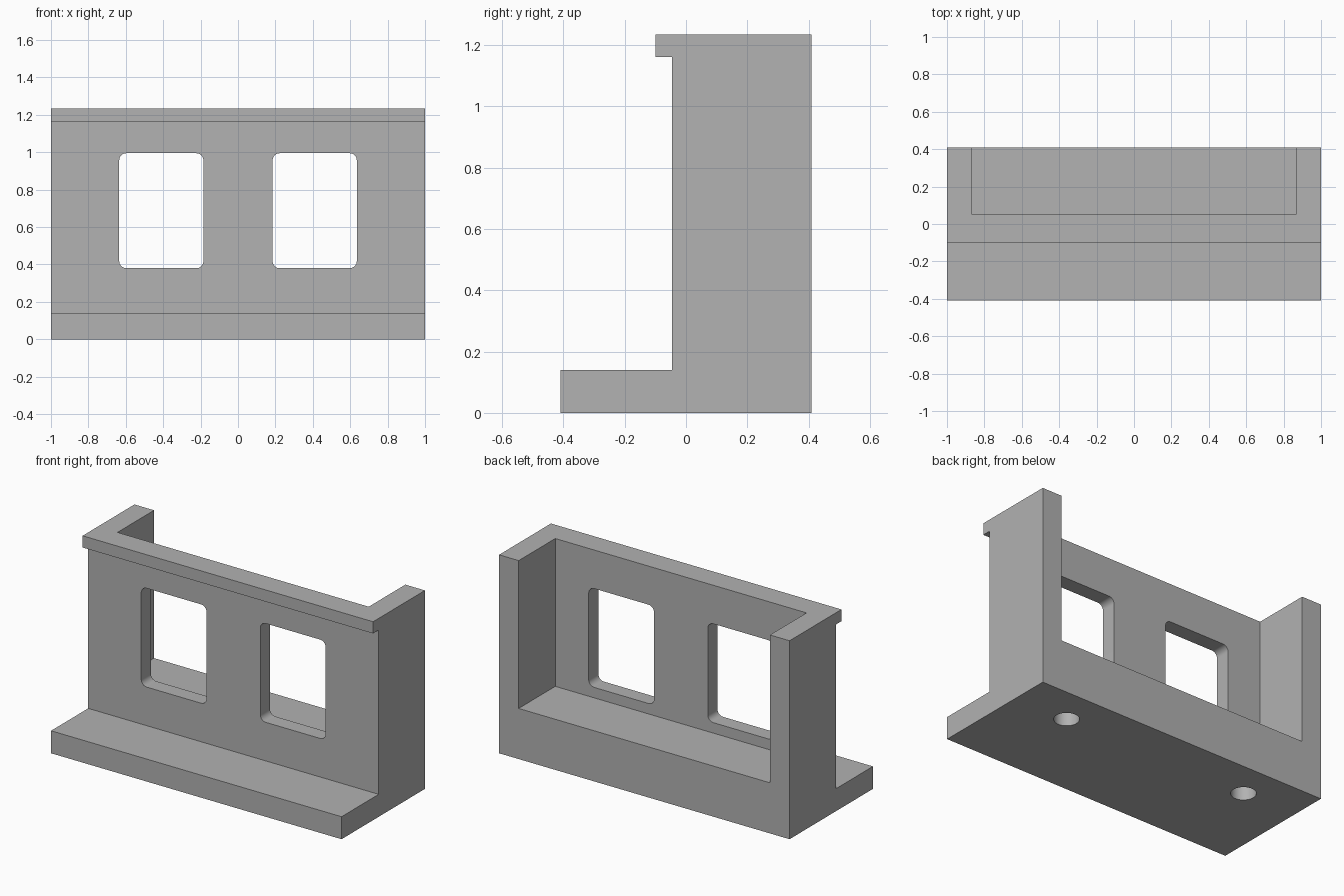
import bpy, bmesh, math
from mathutils import Matrix, Vector

cube = bpy.data.objects.get("Cube")
if cube:
    bpy.data.objects.remove(cube, do_unlink=True)

grey = bpy.data.materials.new("plain grey")
grey.use_nodes = True
GREY = (0.445, 0.445, 0.445, 1)
grey.diffuse_color = GREY
grey.node_tree.nodes["Principled BSDF"].inputs["Base Color"].default_value = GREY


def prism(name, points, offset):
    """Extrude a closed outline of 3D points along an offset vector."""
    bm = bmesh.new()
    face = bm.faces.new([bm.verts.new(p) for p in points])
    top = bmesh.ops.extrude_face_region(bm, geom=[face])["geom"]
    verts = [v for v in top if isinstance(v, bmesh.types.BMVert)]
    bmesh.ops.translate(bm, verts=verts, vec=Vector(offset))
    bmesh.ops.recalc_face_normals(bm, faces=bm.faces)
    mesh = bpy.data.meshes.new(name)
    bm.to_mesh(mesh)
    bm.free()
    obj = bpy.data.objects.new(name, mesh)
    bpy.context.collection.objects.link(obj)
    mesh.materials.append(grey)
    return obj


def rounded_rect(x0, x1, z0, z1, radius, y, steps=8):
    """Outline of a rounded rectangle standing in the xz plane."""
    corners = [(x1, z1, -1, -1), (x0, z1, 1, -1), (x0, z0, 1, 1), (x1, z0, -1, 1)]
    points = []
    for quarter, (cx, cz, sx, sz) in enumerate(corners):
        for i in range(steps + 1):
            a = (quarter + i / steps) * math.pi / 2
            points.append((cx + radius * (sx + math.cos(a)), y,
                           cz + radius * (sz + math.sin(a))))
    return points


def cut(target, cutter):
    """Subtract a cutter and discard it."""
    cutter.hide_render = True
    mod = target.modifiers.new("cut", 'BOOLEAN')
    mod.operation = 'DIFFERENCE'
    mod.solver = 'EXACT'
    mod.object = cutter
    bpy.context.view_layer.objects.active = target
    bpy.ops.object.modifier_apply(modifier=mod.name)
    bpy.data.objects.remove(cutter, do_unlink=True)


# Body: side profile with front foot and top lip, extruded across the width
FRONT, BACK, FACE, LIP = -0.41, 0.41, -0.045, -0.1
FOOT, LIP_Z, TOP = 0.14, 1.162, 1.235
profile = [(FRONT, 0), (BACK, 0), (BACK, TOP), (LIP, TOP),
           (LIP, LIP_Z), (FACE, LIP_Z), (FACE, FOOT), (FRONT, FOOT)]
body = prism("window_wall_body", [(-1, y, z) for y, z in profile], (2, 0, 0))

# Rear recess, open at the back and top
W, INNER, FLOOR = 0.865, 0.05, 0.315
recess = [(-W, INNER, FLOOR), (W, INNER, FLOOR), (W, 0.6, FLOOR), (-W, 0.6, FLOOR)]
cut(body, prism("recess_cutter", recess, (0, 0, 1.2)))

# Windows and the blind mounting holes underneath, one of each per side
for side in (-1, 1):
    x0, x1 = sorted((side * 0.185, side * 0.635))
    outline = rounded_rect(x0, x1, 0.38, 0.995, 0.038, -0.15)
    cut(body, prism("window_cutter", outline, (0, 0.3, 0)))
    circle = [Matrix.Rotation(i * math.tau / 48, 3, 'Z') @ Vector((0.071, 0, 0))
              + Vector((side * 0.636, 0.18, -0.1)) for i in range(48)]
    cut(body, prism("hole_cutter", circle, (0, 0, 0.3)))

bpy.ops.object.select_all(action='DESELECT')
body.select_set(True)
bpy.context.view_layer.objects.active = body
bpy.ops.object.shade_smooth_by_angle(angle=math.radians(30))
